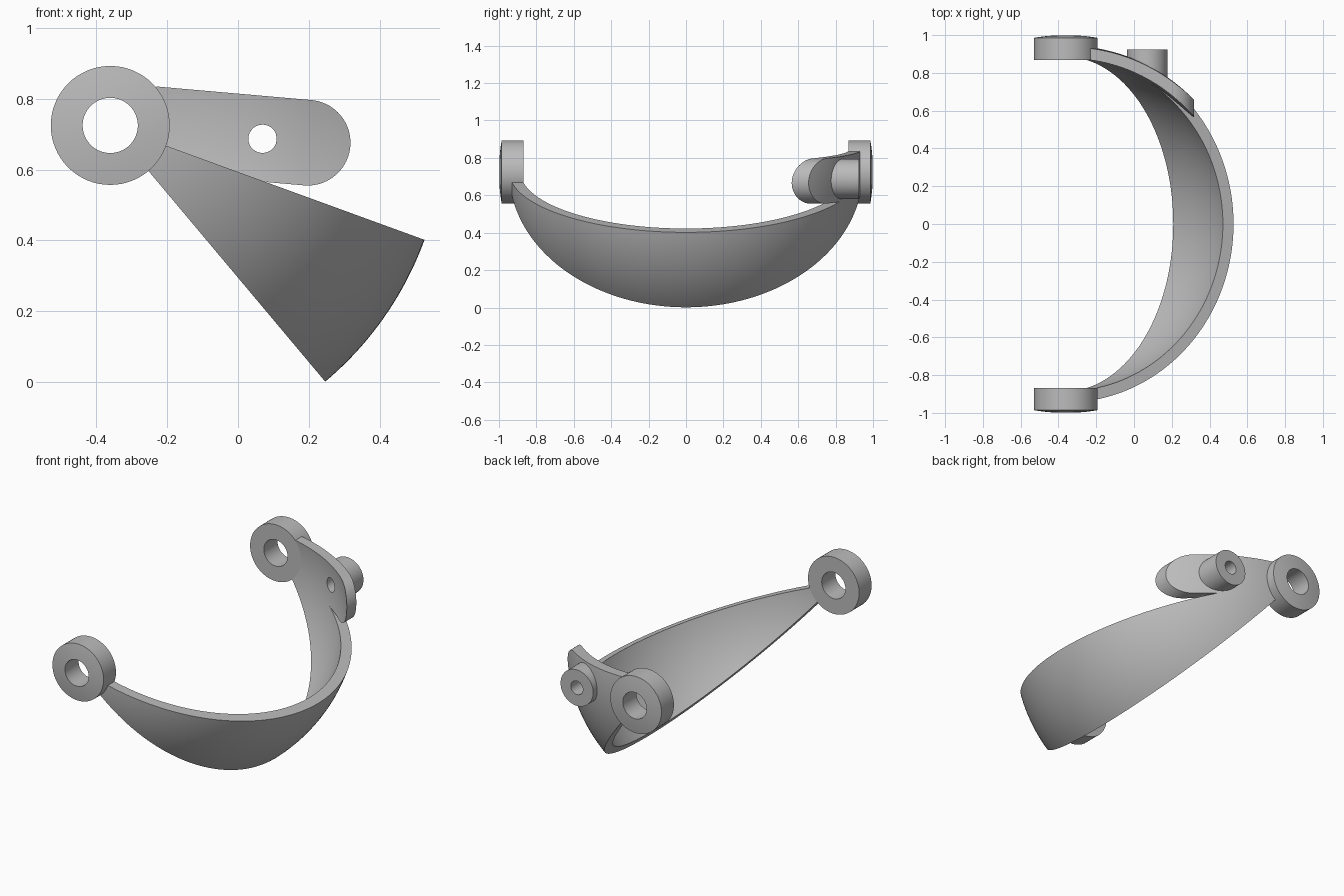
import bpy, bmesh
from math import sin, cos, pi, radians, sqrt, asin
from mathutils import Vector

cube = bpy.data.objects.get("Cube")
if cube:
    bpy.data.objects.remove(cube)

# Shared pivot axis (parallel to y) and spherical shell radii
PX, PZ = -0.361, 0.725
R_OUT, R_IN = 0.945, 0.885
TILT = radians(-5)            # direction of the mounting tab
BOSS_S, HOLE_R, BOSS_R = 0.432, 0.04, 0.107

grey = bpy.data.materials.new("plain grey")
grey.use_nodes = True
grey.diffuse_color = (0.5, 0.5, 0.5, 1)
grey.node_tree.nodes["Principled BSDF"].inputs["Base Color"].default_value = (0.5, 0.5, 0.5, 1)


def loft(name, loops, wrap):
    """Skin closed loops of equal length; wrap joins last to first, else caps."""
    bm = bmesh.new()
    rows = [[bm.verts.new((x + PX, y, z + PZ)) for x, y, z in lp] for lp in loops]
    n = len(rows[0])
    pairs = list(zip(rows, rows[1:])) + ([(rows[-1], rows[0])] if wrap else [])
    for a, b in pairs:
        for i in range(n):
            j = (i + 1) % n
            bm.faces.new((a[i], a[j], b[j], b[i]))
    if not wrap:
        bm.faces.new(rows[0])
        bm.faces.new(rows[-1])
    bmesh.ops.recalc_face_normals(bm, faces=bm.faces)
    me = bpy.data.meshes.new(name)
    bm.to_mesh(me)
    bm.free()
    me.materials.append(grey)
    me.polygons.foreach_set("use_smooth", [True] * len(me.polygons))
    me.set_sharp_from_angle(angle=radians(35))
    ob = bpy.data.objects.new(name, me)
    bpy.context.collection.objects.link(ob)
    return ob


def on_sphere(x, z, r):
    return (x, sqrt(r * r - x * x - z * z), z)


def circle(r, n=64):
    return [(r * cos(2 * pi * i / n), r * sin(2 * pi * i / n)) for i in range(n)]


def tab_frame(s, w):
    """Tab coordinates (along, across) to x, z about the pivot."""
    return (s * cos(TILT) - w * sin(TILT), s * sin(TILT) + w * cos(TILT))


# Curved band: wedge of a spherical shell swept between the two pivots
low, high, steps = radians(-50), radians(-20), 20
turns = [low + (high - low) * i / steps for i in range(steps + 1)]
section = [(R_OUT, t) for t in turns] + [(R_IN, t) for t in reversed(turns)]
start = asin(0.15 / R_OUT)
band = []
for k in range(97):
    p = start + (pi - 2 * start) * k / 96
    band.append([(r * sin(p) * cos(t), r * cos(p), r * sin(p) * sin(t)) for r, t in section])
loft("curved_band", band, False)

# Pivot rings with a slightly domed outer face
for name, side in (("front_pivot_ring", -1), ("rear_pivot_ring", 1)):
    loops = []
    for r in (0.168, 0.138, 0.108, 0.078):
        loops.append([(x, side * sqrt(1 - r * r), z) for x, z in circle(r)])
    for r in (0.078, 0.168):
        loops.append([(x, side * 0.869, z) for x, z in circle(r)])
    loft(name, loops, True)

# Mounting tab: round-ended plate following the sphere, pierced by a hole
half, tip, root = 0.121, 0.56, 0.12
outline = [(tip + half * cos(a), half * sin(a))
           for a in (radians(-90 + 5 * i) for i in range(37))]
outline += [(tip + (root - tip) * i / 16, half) for i in range(1, 17)]
outline += [(root, half - half * i / 4) for i in range(1, 8)]
outline += [(root + (tip - root) * i / 16, -half) for i in range(16)]
centre = Vector((BOSS_S, 0))
blend = []
for k in range(13):
    row = []
    for point in outline:
        edge = Vector(point)
        rim = centre + (edge - centre).normalized() * HOLE_R
        row.append(tab_frame(*rim.lerp(edge, k / 12)))
    blend.append(row)
plate = [[on_sphere(x, z, R_OUT) for x, z in row] for row in blend]
plate += [[on_sphere(x, z, R_IN) for x, z in row] for row in reversed(blend)]
loft("mounting_tab", plate, True)

# Hollow boss standing on the tab, its base buried in the plate
bx, bz = tab_frame(BOSS_S, 0)


def boss_loop(r, top):
    pts = [(bx + x, bz + z) for x, z in circle(r)]
    return [(x, 0.925, z) if top else on_sphere(x, z, 0.915) for x, z in pts]


loft("tab_boss", [boss_loop(BOSS_R, False), boss_loop(BOSS_R, True),
                  boss_loop(HOLE_R, True), boss_loop(HOLE_R, False)], True)
